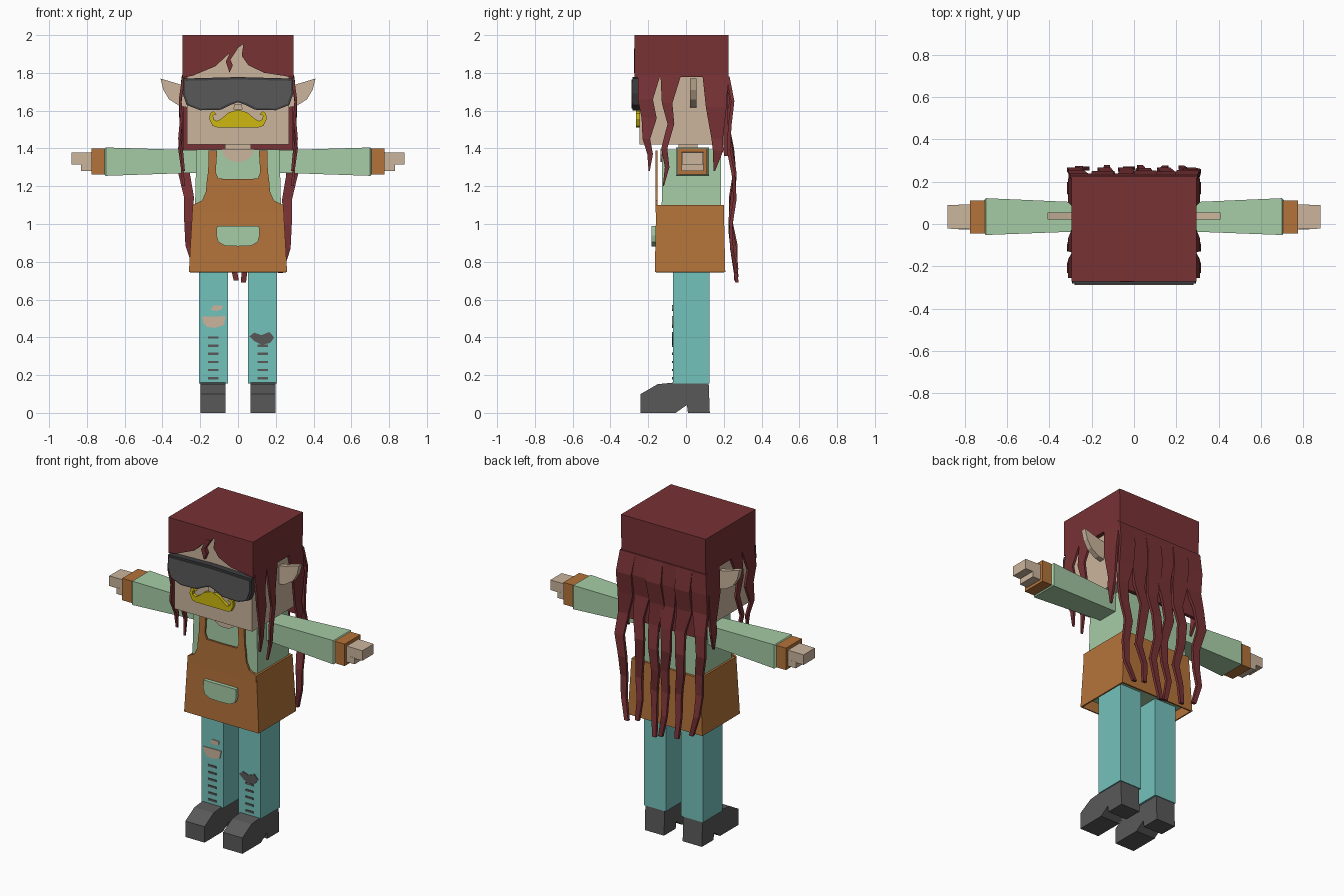
import bpy, bmesh, math
from mathutils import Vector

cube = bpy.data.objects.get("Cube")
if cube:
    bpy.data.objects.remove(cube, do_unlink=True)


def material(name, hexcode):
    srgb = [int(hexcode[i:i + 2], 16) / 255 for i in (0, 2, 4)]
    col = [c / 12.92 if c <= 0.04045 else ((c + 0.055) / 1.055) ** 2.4 for c in srgb] + [1]
    m = bpy.data.materials.new(name)
    m.use_nodes = True
    m.diffuse_color = col
    m.node_tree.nodes["Principled BSDF"].inputs["Base Color"].default_value = col
    return m


HAIR = material("dark_red_hair", "783235")
SKIN = material("skin", "CBB59C")
BROWN = material("brown_leather", "B4733A")
GREEN = material("pale_green_cloth", "A6CCA6")
TEAL = material("teal_denim", "74C2BC")
GREY = material("dark_grey", "5A5959")
FRAME = material("black_frame", "3E3E41")
YELLOW = material("yellow", "CDB810")


def loft(name, rings, mat):
    """Closed solid through matching rings of points."""
    bm = bmesh.new()
    vs = [[bm.verts.new(p) for p in r] for r in rings]
    n = len(vs[0])
    for a, b in zip(vs, vs[1:]):
        for i in range(n):
            j = (i + 1) % n
            bm.faces.new((a[i], a[j], b[j], b[i]))
    bm.faces.new(vs[0])
    bm.faces.new(vs[-1])
    bmesh.ops.recalc_face_normals(bm, faces=bm.faces)
    me = bpy.data.meshes.new(name)
    bm.to_mesh(me)
    bm.free()
    me.materials.append(mat)
    ob = bpy.data.objects.new(name, me)
    bpy.context.collection.objects.link(ob)
    return ob


def rect(u0, u1, v0, v1):
    return [(u0, v0), (u1, v0), (u1, v1), (u0, v1)]


def zbox(name, z0, r0, z1, r1, mat):
    return loft(name, [[(x, y, z) for x, y in rect(*r)] for z, r in ((z0, r0), (z1, r1))], mat)


def xbox(name, x0, r0, x1, r1, mat):
    return loft(name, [[(x, y, z) for y, z in rect(*r)] for x, r in ((x0, r0), (x1, r1))], mat)


def plate(name, pts, y0, y1, mat):
    """Outline in x, z given thickness along y."""
    return loft(name, [[(x, y, z) for x, z in pts] for y in (y0, y1)], mat)


def sym(half):
    return half + [(-x, z) for x, z in reversed(half) if abs(x) > 1e-6]


def strand(name, path, wide, thick):
    """Flat wavy lock: path of (centre, half width)."""
    wide, thick = Vector(wide), Vector(thick)
    rings = []
    for c, w in path:
        c = Vector(c)
        rings.append([c - wide * w - thick, c + wide * w - thick,
                      c + wide * w + thick, c - wide * w + thick])
    return loft(name, rings, HAIR)


# Head and neck
zbox("head", 1.42, (-.27, .27, -.245, .2), 1.98, (-.27, .27, -.245, .2), SKIN)
zbox("neck", 1.36, (-.07, .07, -.04, .06), 1.43, (-.07, .07, -.04, .06), SKIN)
zbox("nose", 1.605, (-.025, .025, -.265, -.24), 1.635, (-.018, .018, -.265, -.24), SKIN)

# Hair cap with a ragged front hairline
zbox("hair_top", 1.975, (-.295, .295, -.272, .225), 2, (-.295, .295, -.272, .225), HAIR)
zbox("hair_back", 1.36, (-.29, .29, .2, .222), 1.975, (-.295, .295, .195, .225), HAIR)
plate("hair_fringe", [(-.295, 1.98), (-.295, 1.775), (-.24, 1.785), (-.12, 1.835), (-.055, 1.895),
                      (.028, 1.952), (.02, 1.89), (.055, 1.84), (.14, 1.8), (.24, 1.785),
                      (.295, 1.775), (.295, 1.98)], -.272, -.246, HAIR)
plate("forehead_lock", [(-.03, 1.93), (-.065, 1.86), (-.045, 1.8), (-.028, 1.84), (-.04, 1.87),
                        (.0, 1.93)], -.275, -.25, HAIR)

side_locks = [
    [(-.195, 1.79, .06), (-.215, 1.66, .04), (-.195, 1.56, .04), (-.21, 1.45, .02),
     (-.19, 1.37, .015), (-.195, 1.28, .003)],
    [(-.08, 1.79, .055), (-.1, 1.64, .028), (-.08, 1.53, .018), (-.115, 1.4, .016),
     (-.1, 1.3, .012), (-.12, 1.2, .003)],
    [(.155, 1.79, .068), (.16, 1.62, .055), (.165, 1.45, .03), (.17, 1.39, .028),
     (.15, 1.28, .004)],
]
for s, side in ((1, "left"), (-1, "right")):
    xs = sorted((s * .268, s * .295))
    zbox(f"hair_side_{side}", 1.778, (*xs, -.26, .21), 1.98, (*xs, -.26, .21), HAIR)
    for n, lock in enumerate(side_locks):
        path = [((s * (.288 + (0, .018, .012, .022, .008, .0)[i]), y, z), w)
                for i, (y, z, w) in enumerate(lock)]
        strand(f"side_lock_{side}_{n + 1}", path, (0, 1, 0), (.007, 0, 0))
    # Ears
    plate(f"ear_{side}", [(s * .26, 1.73), (s * .31, 1.74), (s * .41, 1.77), (s * .395, 1.71),
                          (s * .365, 1.66), (s * .31, 1.625), (s * .26, 1.615)], .022, .055, SKIN)

# Long back locks: centre x at the top, tip x, tip height, phase of the wave
back_locks = [(.245, .235, .74, 0), (.15, .15, .76, 2), (.055, .04, .69, 1), (-.045, -.02, .7, 3),
              (-.15, -.12, .72, 1.5), (-.245, -.235, .76, 3.14)]
for n, (x0, x1, tip, ph) in enumerate(back_locks):
    path = []
    for i in range(9):
        t = i / 8
        z = 1.78 + (tip - 1.78) * t
        edge = .035 * math.copysign(1, x0) * math.sin(math.pi * t) if abs(x0) > .2 else 0
        x = x0 + (x1 - x0) * t + edge + .013 * math.sin(i * 2.1 + ph) * (t > .2)
        y = .222 + .032 * t ** .6 + .016 * math.sin(i * 1.7 + ph * .5) * (t > 0)
        path.append(((x, y, z), .054 - .008 * t if t < .3 else .048 * (1 - .72 * t)))
    strand(f"back_lock_{n + 1}", path, (1, 0, 0), (0, .009, 0))

# Sunglasses
rim = [(0, 1.778), (.29, 1.77), (.293, 1.69), (.272, 1.63), (.2, 1.602), (.09, 1.605),
       (.04, 1.63), (0, 1.645)]
plate("glasses_frame", sym(rim), -.282, -.245, FRAME)
lens = [(.0, 1.765), (.28, 1.758), (.281, 1.69), (.262, 1.637), (.2, 1.612), (.095, 1.615),
        (.045, 1.64), (0, 1.655)]
plate("glasses_lens", sym(lens), -.288, -.28, GREY)

# Curled moustache
for s, side in ((1, "left"), (-1, "right")):
    half = [(0, 1.605), (.05, 1.59), (.085, 1.56), (.11, 1.545), (.13, 1.555), (.132, 1.575),
            (.112, 1.58), (.13, 1.598), (.148, 1.585), (.152, 1.555), (.135, 1.52), (.11, 1.512),
            (0, 1.512)]
    plate(f"moustache_{side}", [(s * x, z) for x, z in half], -.265, -.243, YELLOW)

# Shirt
zbox("shirt", .79, (-.235, .235, -.13, .185), 1.395, (-.22, .22, -.127, .185), GREEN)
plate("neckline", [(.085 * math.cos(a), 1.396 - .068 * math.sin(a))
                   for a in (math.pi * i / 8 for i in range(9))], -.134, -.126, SKIN)

# Apron skirt, hollow below
skirt = zbox("apron_skirt", .745, (-.26, .26, -.165, .208), 1.1, (-.24, .24, -.158, .2), BROWN)
bm = bmesh.new()
bm.from_mesh(skirt.data)
bm.faces.ensure_lookup_table()
bmesh.ops.delete(bm, geom=[f for f in bm.faces if f.normal.z < -.9], context="FACES_ONLY")
bm.to_mesh(skirt.data)
bm.free()
wall = skirt.modifiers.new("wall", "SOLIDIFY")
wall.thickness = .012

# Bib, straps and pocket
plate("apron_bib", sym([(0, 1.238), (.105, 1.24), (.118, 1.275), (.11, 1.39), (.155, 1.39),
                        (.158, 1.28), (.165, 1.23), (.17, 1.17), (.19, 1.125), (.24, 1.1),
                        (.24, 1.06), (0, 1.06)]), -.162, -.15, BROWN)
plate("pocket", sym([(0, .99), (.112, .99), (.115, .94), (.105, .905), (.07, .885), (0, .882)]),
      -.183, -.155, GREEN)

for s, side in ((1, "left"), (-1, "right")):
    # Sleeve, cuff and hand
    xbox(f"sleeve_{side}", s * .2, (-.033, .1, 1.272, 1.39), s * .7, (-.052, .122, 1.255, 1.405), GREEN)
    xbox(f"sleeve_hem_{side}", s * .7, (-.052, .122, 1.255, 1.405), s * .708, (-.043, .113, 1.263, 1.397), GREEN)
    xbox(f"cuff_{side}", s * .7, (-.045, .112, 1.262, 1.4), s * .775, (-.045, .112, 1.262, 1.4), BROWN)
    xbox(f"fingers_{side}", s * .77, (-.025, .092, 1.315, 1.38), s * .882, (-.022, .09, 1.315, 1.378), SKIN)
    xbox(f"palm_{side}", s * .77, (-.025, .092, 1.28, 1.32), s * .83, (-.025, .092, 1.28, 1.32), SKIN)

    # Trouser leg
    xs = sorted((s * .053, s * .206))
    zbox(f"trouser_leg_{side}", .155, (*xs, -.07, .125), .85, (*xs, -.07, .125), TEAL)

    # Boot with an arched sole
    boot = [(-.24, 0), (-.24, .1), (-.15, .152), (-.07, .16), (.12, .16), (.126, 0),
            (.01, 0), (.005, .042), (-.055, 0)]
    loft(f"boot_{side}", [[(s * (mid + w), y, z) for y, z in boot]
                          for mid, w in ((.132, -.067), (.132, .067))], GREY)

    # Slashes down the shin
    for i in range(6 if s < 0 else 5):
        z = .184 + .043 * i
        plate(f"slash_{side}_{i + 1}", rect(s * .13 - .028, s * .13 + .028, z - .006, z + .006),
              -.074, -.069, GREY)

# Torn knees
plate("right_knee_tear", [(-.19, .51), (-.065, .512), (-.075, .465), (-.12, .45), (-.165, .455),
                          (-.185, .48)], -.075, -.069, SKIN)
plate("right_small_tear", [(-.145, .545), (-.13, .57), (-.08, .568), (-.085, .548), (-.11, .54)],
      -.075, -.069, SKIN)
plate("left_knee_tear", [(.06, .405), (.085, .425), (.125, .412), (.165, .428), (.192, .4),
                         (.17, .37), (.125, .36), (.09, .378)], -.075, -.069, GREY)
